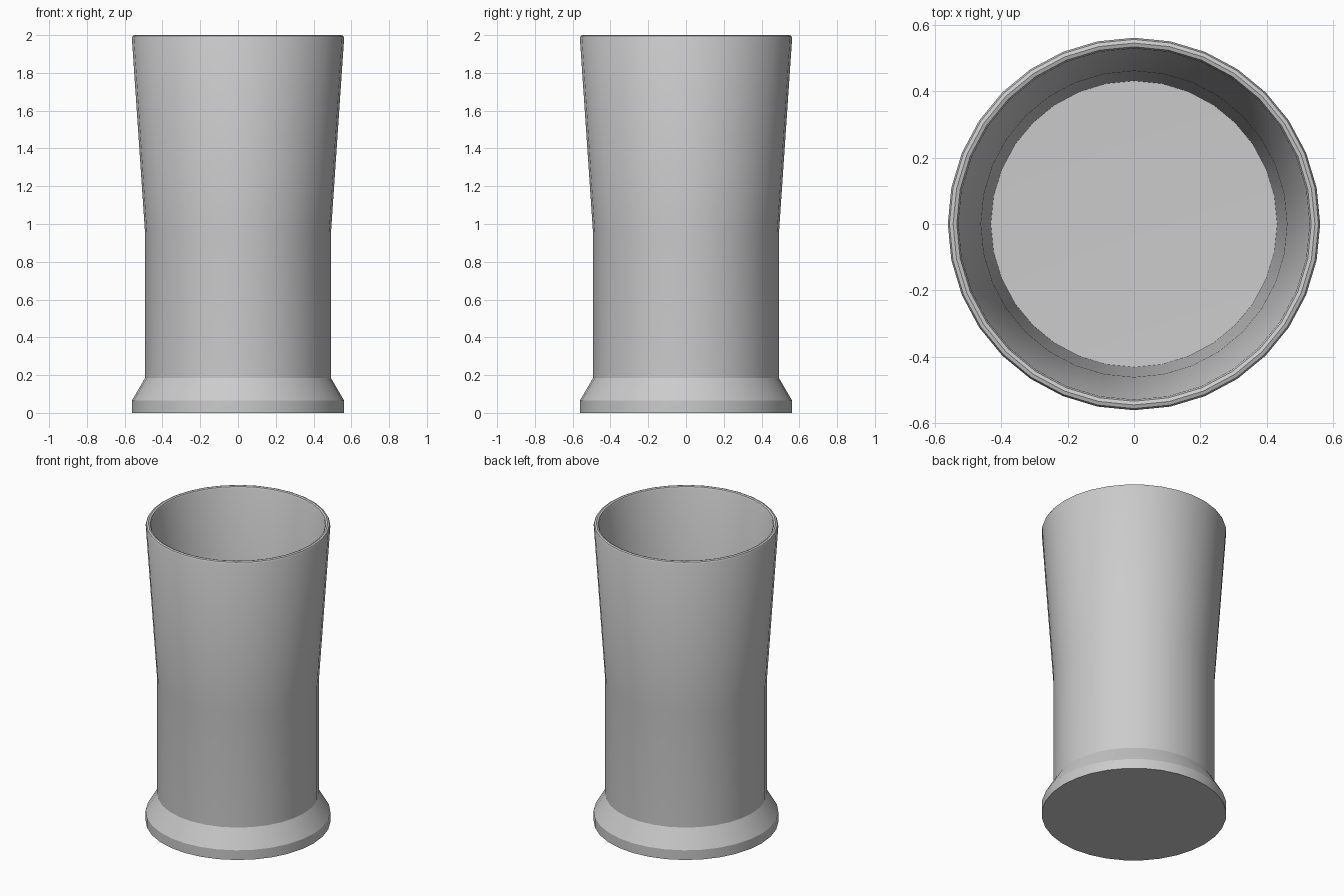
import bpy, bmesh, math

if "Cube" in bpy.data.objects:
    bpy.data.objects.remove(bpy.data.objects["Cube"])

SIDES = 32

# Cross-section of the tumbler: underside centre, foot, outer wall, rim, inner wall, floor centre
profile = [
    (0, 0), (0.562, 0), (0.562, 0.065), (0.492, 0.185), (0.492, 0.95),
    (0.562, 1.985), (0.557, 1.996), (0.546, 2.0), (0.535, 1.996), (0.53, 1.985),
    (0.462, 0.95), (0.432, 0.16), (0, 0.15),
]

bm = bmesh.new()
verts = [bm.verts.new((r, 0, z)) for r, z in profile]
edges = [bm.edges.new(pair) for pair in zip(verts, verts[1:])]

# Revolve the cross-section around z
bmesh.ops.spin(bm, geom=verts + edges, cent=(0, 0, 0), axis=(0, 0, 1),
               angle=math.tau, steps=SIDES, use_duplicate=False)
bmesh.ops.remove_doubles(bm, verts=bm.verts, dist=0.0005)
bmesh.ops.recalc_face_normals(bm, faces=bm.faces)

mesh = bpy.data.meshes.new("tumbler")
bm.to_mesh(mesh)
bm.free()
tumbler = bpy.data.objects.new("tumbler", mesh)
bpy.context.collection.objects.link(tumbler)

# Smooth wall, crisp foot edges
bpy.context.view_layer.objects.active = tumbler
tumbler.select_set(True)
bpy.ops.object.shade_smooth_by_angle(angle=math.radians(30))
